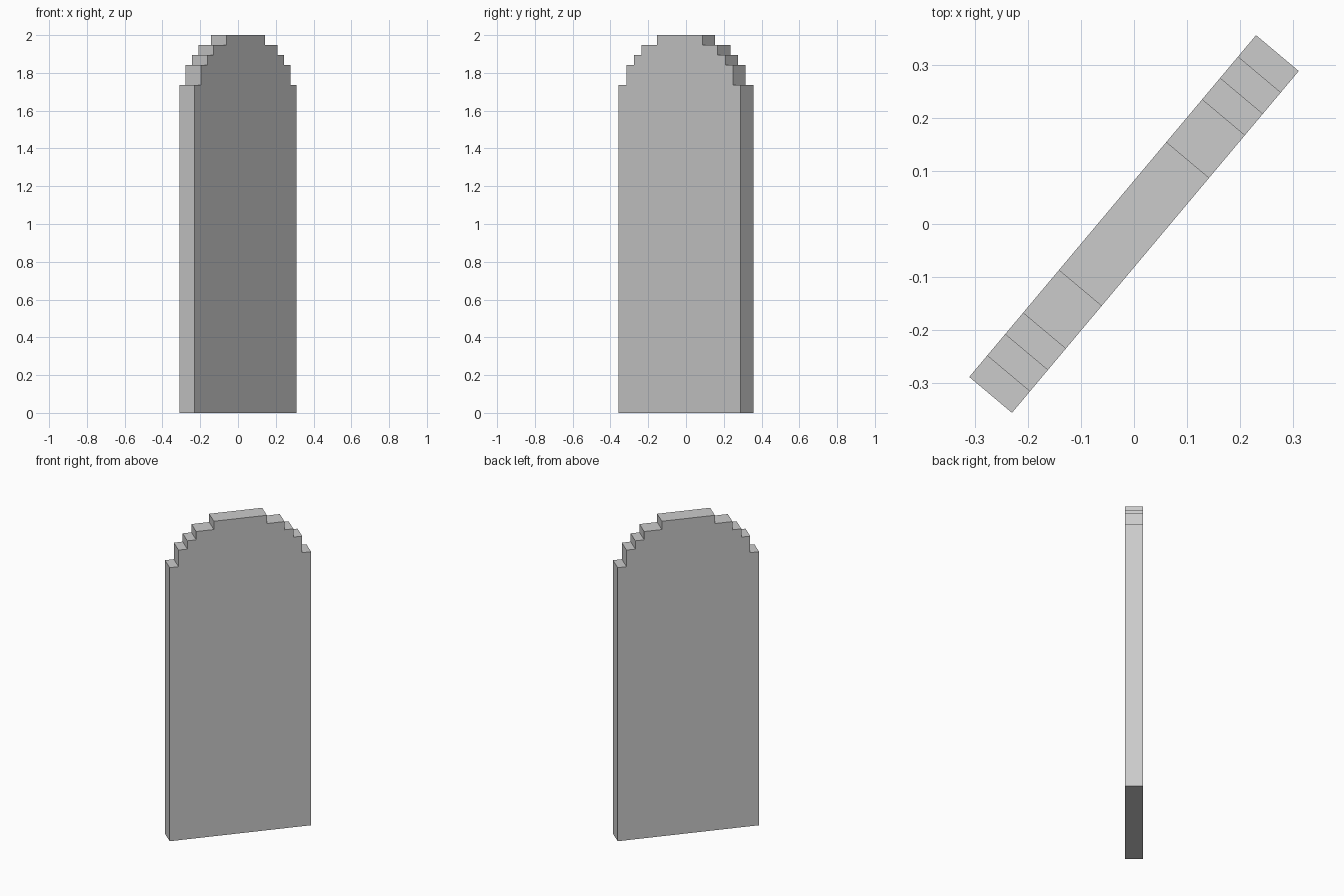
import bpy, bmesh
from math import radians
from mathutils import Matrix

if "Cube" in bpy.data.objects:
    bpy.data.objects.remove(bpy.data.objects["Cube"])

U = 2 / 38            # one block unit
ANGLE = radians(50)   # slab is turned about z

# Right half of the stepped outline: (half width, top height) in units
steps = [(8, 33), (7, 35), (6, 36), (5, 37), (3, 38)]
right = []
z = 0
for w, top in steps:
    right += [(w, z), (w, top)]
    z = top
outline = right + [(-x, h) for x, h in reversed(right)]

# Slab: outline face extruded to a thickness of two units
bm = bmesh.new()
face = bm.faces.new([bm.verts.new((x * U, -U, h * U)) for x, h in outline])
ext = bmesh.ops.extrude_face_region(bm, geom=[face], use_keep_orig=True)
moved = [v for v in ext["geom"] if isinstance(v, bmesh.types.BMVert)]
bmesh.ops.translate(bm, verts=moved, vec=(0, 2 * U, 0))
bmesh.ops.rotate(bm, verts=bm.verts, matrix=Matrix.Rotation(ANGLE, 3, 'Z'))
bmesh.ops.recalc_face_normals(bm, faces=bm.faces)

mesh = bpy.data.meshes.new("stepped_slab")
bm.to_mesh(mesh)
bm.free()
bpy.context.collection.objects.link(bpy.data.objects.new("stepped_slab", mesh))
